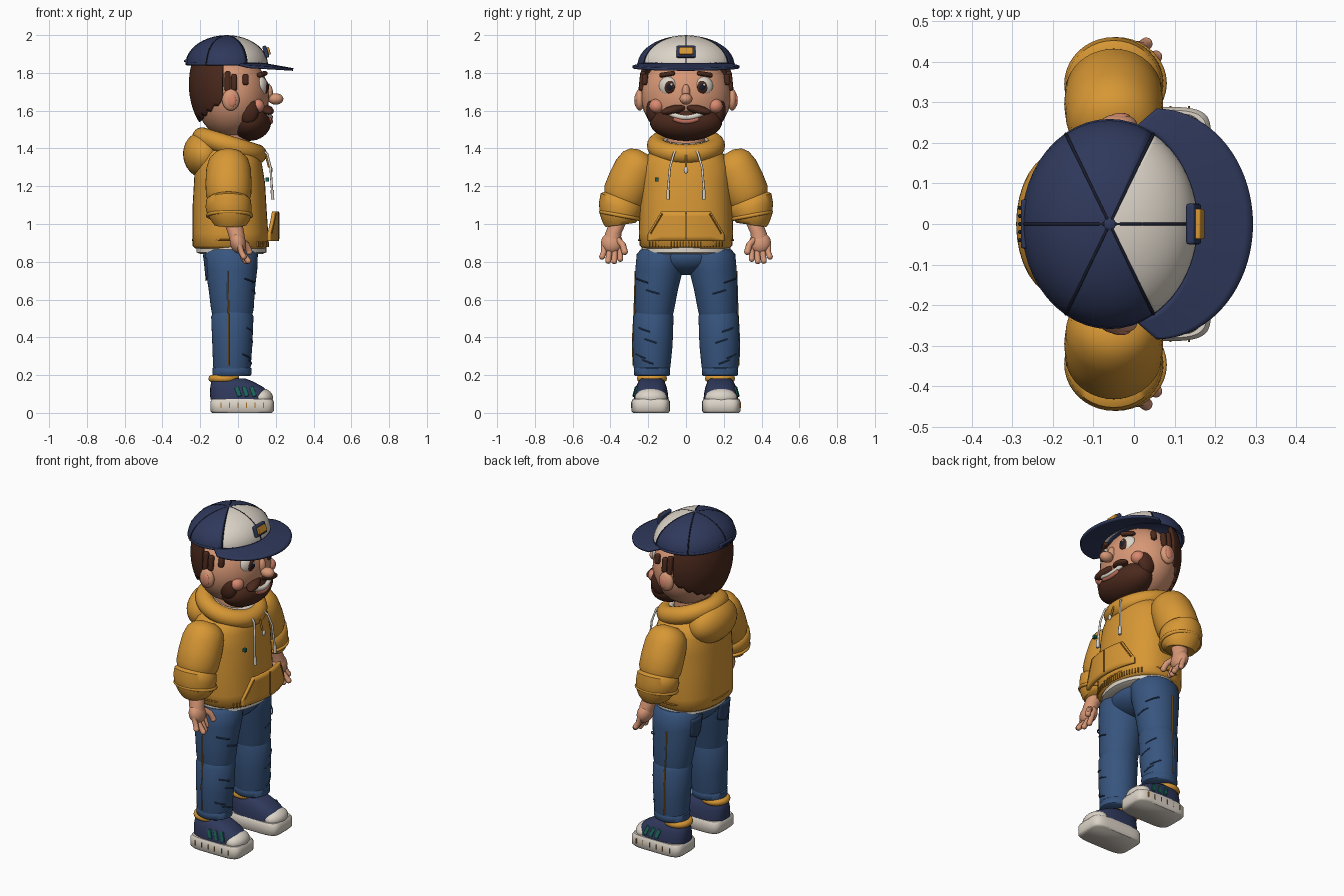
import bpy, bmesh, math
from math import sin, cos, pi, radians
from mathutils import Vector

if "Cube" in bpy.data.objects:
    bpy.data.objects.remove(bpy.data.objects["Cube"])

def mat(name, *c):
    m = bpy.data.materials.new(name)
    m.diffuse_color = (*c, 1)
    m.use_nodes = True
    m.node_tree.nodes["Principled BSDF"].inputs["Base Color"].default_value = m.diffuse_color
    return m

SKIN = mat("skin", .68, .31, .18); BLUSH = mat("blush", .7, .25, .16)
GOLD = mat("gold_fabric", .68, .31, .035); DGOLD = mat("dark_gold", .38, .16, .015)
NAVY = mat("navy", .028, .04, .105); DARK = mat("dark", .01, .012, .025)
JEAN = mat("denim", .038, .09, .21); DENIM2 = mat("dark_denim", .025, .055, .13)
HAIR = mat("hair", .07, .022, .012); WHITE = mat("off_white", .72, .66, .58)
GREEN = mat("green", .01, .13, .1); LIP = mat("lip", .5, .15, .1)

def finish(name, bm, m, angle=40):
    bmesh.ops.recalc_face_normals(bm, faces=bm.faces[:])
    me = bpy.data.meshes.new(name)
    bm.to_mesh(me); bm.free()
    me.materials.append(m)
    o = bpy.data.objects.new(name, me)
    bpy.context.collection.objects.link(o)
    for p in me.polygons:
        p.use_smooth = True
    bpy.ops.object.select_all(action='DESELECT')
    o.select_set(True); bpy.context.view_layer.objects.active = o
    bpy.ops.object.shade_smooth_by_angle(angle=radians(angle))
    return o

def ball(name, c, r, m, rot=(0, 0, 0)):
    bm = bmesh.new()
    bmesh.ops.create_uvsphere(bm, u_segments=32, v_segments=18, radius=1)
    for v in bm.verts:
        v.co = Vector((v.co.x * r[0], v.co.y * r[1], v.co.z * r[2]))
    o = finish(name, bm, m)
    o.location, o.rotation_euler = c, rot
    return o

def box(name, c, s, m, bevel=.01, rot=(0, 0, 0)):
    bm = bmesh.new()
    bmesh.ops.create_cube(bm, size=1)
    for v in bm.verts:
        v.co = Vector((v.co.x * s[0], v.co.y * s[1], v.co.z * s[2]))
    o = finish(name, bm, m)
    o.location, o.rotation_euler = c, rot
    b = o.modifiers.new("bevel", 'BEVEL'); b.width = bevel; b.segments = 3
    return o

def loft(name, secs, m, n=40, e=1.0):
    """Closed skin through elliptical sections (x, y, z, rx, ry, tilt about x in degrees)."""
    bm, rings = bmesh.new(), []
    for x, y, z, rx, ry, t in secs:
        ring = []
        for i in range(n):
            a = 2 * pi * i / n
            u = rx * math.copysign(abs(cos(a)) ** e, cos(a))
            w = ry * math.copysign(abs(sin(a)) ** e, sin(a))
            ring.append(bm.verts.new((x + u, y + w * cos(radians(t)), z + w * sin(radians(t)))))
        rings.append(ring)
    for a, b in zip(rings, rings[1:]):
        for i in range(n):
            bm.faces.new((a[i], a[(i + 1) % n], b[(i + 1) % n], b[i]))
    bm.faces.new(rings[0]); bm.faces.new(rings[-1])
    return finish(name, bm, m, 50)

def tube(name, pts, r, m, cyclic=False):
    cu = bpy.data.curves.new(name, 'CURVE')
    cu.dimensions = '3D'; cu.bevel_depth = r; cu.bevel_resolution = 3 if r < .03 else 8
    cu.use_fill_caps = True
    s = cu.splines.new('POLY'); s.points.add(len(pts) - 1)
    for p, q in zip(s.points, pts):
        p.co = (*q, 1)
    s.use_cyclic_u = cyclic; s.use_smooth = True
    cu.materials.append(m)
    o = bpy.data.objects.new(name, cu)
    bpy.context.collection.objects.link(o)
    return o

def patch(name, f, nu, nv, m, thick=.012):
    """Thickened sheet from a surface function of u, v in 0..1."""
    bm = bmesh.new()
    g = [[bm.verts.new(f(i / nu, j / nv)) for j in range(nv + 1)] for i in range(nu + 1)]
    for i in range(nu):
        for j in range(nv):
            bm.faces.new((g[i][j], g[i + 1][j], g[i + 1][j + 1], g[i][j + 1]))
    bmesh.ops.remove_doubles(bm, verts=bm.verts[:], dist=1e-5)
    o = finish(name, bm, m)
    so = o.modifiers.new("thickness", 'SOLIDIFY'); so.thickness = thick; so.offset = 0
    return o

def ellipse(cx, cz, rx, ry, tilt=0, n=48):
    return [(cx + rx * cos(2 * pi * i / n), ry * sin(2 * pi * i / n), cz - tilt * cos(2 * pi * i / n)) for i in range(n)]

# Torso: hoodie, shirt hem, ribbing, hood, strings, pocket
loft("hoodie_body", [(-.04, 0, .87, .185, .225, 0), (-.04, 0, .885, .2, .245, 0), (-.04, 0, .95, .2, .25, 0),
     (-.045, 0, 1.1, .195, .245, 0), (-.045, 0, 1.22, .188, .24, 0), (-.05, 0, 1.31, .178, .235, 0),
     (-.05, 0, 1.37, .165, .2, 0), (-.05, 0, 1.41, .13, .15, 0), (-.05, 0, 1.42, .1, .1, 0)], GOLD, e=.85)
loft("shirt_hem", [(-.035, 0, .84, .16, .21, 0), (-.035, 0, .85, .185, .235, 0), (-.035, 0, .88, .185, .235, 0)], WHITE)
tube("hoodie_hem_seam", ellipse(-.04, .915, .2, .25), .005, DGOLD, True)
for i in range(-12, 13):
    y = i * .016
    x = -.04 + .2 * (1 - (abs(y) / .25) ** 2.35) ** (1 / 2.35)
    box("hem_rib", (x, y, .892), (.008, .004, .03), DGOLD, .001)
tube("hood_collar", ellipse(-.045, 1.415, .145, .155, .045), .052, GOLD, True)
ball("hood_back", (-.18, 0, 1.365), (.11, .18, .125), GOLD, (0, radians(-12), 0))
tube("shirt_collar", ellipse(-.03, 1.43, .105, .115, .02), .018, WHITE, True)
def pocket(u, v):
    y = (u - .5) * .4
    top = 1.065 - max(0, abs(y) - .13) * 1.7
    return (.207 - 1.1 * y * y, y, .91 + v * (top - .91))
patch("front_pocket", pocket, 40, 6, GOLD, .018)
tube("pocket_seam", [(.218, 0, .92), (.218, 0, 1.06)], .003, DGOLD)
for s in (-1, 1):
    tube("pocket_edge_stitch", [(.2, s * .125, 1.055), (.178, s * .187, .95)], .004, DGOLD)
    tube("drawstring", [(.12, s * .05, 1.40), (.155, s * .065, 1.37), (.172, s * .085, 1.3), (.18, s * .095, 1.18)], .006, WHITE)
    loft("drawstring_tip", [(.183, s * .095, 1.13, .009, .009, 0), (.182, s * .095, 1.18, .009, .009, 0)], WHITE, 16)
tube("zip_line", [(.14, 0, 1.39), (.165, 0, 1.3)], .006, DGOLD)
ball("zip_pull", (.175, 0, 1.285), (.008, .012, .018), WHITE)
box("chest_tag", (.155, -.155, 1.235), (.02, .02, .022), GREEN, .003)

# Arms and hands
for s in (-1, 1):
    def limb(name, secs, m):
        loft(name, [(x, s * y, z, rx, ry, s * t) for x, y, z, rx, ry, t in secs], m)
    limb("upper_sleeve", [(-.05, .215, 1.375, .04, .04, 30), (-.05, .225, 1.36, .08, .08, 30), (-.05, .24, 1.335, .105, .105, 28),
         (-.05, .265, 1.29, .118, .116, 26), (-.05, .295, 1.22, .122, .121, 25), (-.05, .322, 1.155, .12, .12, 24),
         (-.05, .33, 1.13, .11, .11, 22)], GOLD)
    limb("lower_sleeve", [(-.05, .33, 1.14, .1, .1, 20), (-.05, .34, 1.125, .118, .118, 18), (-.05, .345, 1.09, .122, .118, 12),
         (-.045, .348, 1.05, .118, .11, 4), (-.04, .347, 1.015, .1, .095, -4), (-.04, .347, .995, .085, .08, -8)], GOLD)
    cuff = [(-.045 + .116 * cos(a), s * (.347 + .104 * sin(a)), 1.045 + .02 * sin(a)) for a in [2 * pi * i / 36 for i in range(36)]]
    tube("cuff_seam", cuff, .01, GOLD, True)
    limb("wrist", [(-.03, .355, 1.02, .05, .045, 0), (-.01, .385, .95, .043, .043, 0), (0, .39, .9, .04, .045, 0)], SKIN)
    ball("palm", (0, s * .392, .9), (.042, .058, .058), SKIN, (0, radians(-15), 0))
    for k in range(4):
        y, d = .348 + .029 * k, (0, .012, .01, -.012)[k]
        tip = (.03 + .012 * (k % 3), s * (y + .003 * k), .815 - d)
        tube("finger", [(.005, s * y, .895), (.018, s * y, .85), tip], .0155, SKIN)
        ball("fingertip", tip, (.0155,) * 3, SKIN)
    tube("thumb", [(.01, s * .365, .92), (.045, s * .335, .89), (.06, s * .325, .855)], .017, SKIN)
    ball("thumb_tip", (.06, s * .325, .853), (.017,) * 3, SKIN)

# Jeans
ball("jeans_seat", (-.04, 0, .83), (.145, .2, .1), JEAN)
for s in (-1, 1):
    loft("upper_leg", [(-.035, s * .125, .865, .125, .115, 0), (-.035, s * .133, .84, .14, .128, 0), (-.035, s * .142, .76, .137, .126, 0),
         (-.033, s * .157, .65, .122, .114, 0), (-.03, s * .167, .55, .113, .105, 0), (-.03, s * .168, .515, .105, .098, 0)], JEAN)
    loft("lower_leg", [(-.03, s * .17, .535, .1, .098, 0), (-.03, s * .172, .51, .112, .106, 0), (-.03, s * .177, .36, .106, .106, 0),
         (-.032, s * .18, .25, .1, .098, 0), (-.032, s * .18, .2, .094, .09, 0)], JEAN)
    loft("jeans_cuff", [(-.032, s * .18, .195, .094, .088, 0), (-.032, s * .18, .2, .102, .094, 0), (-.032, s * .18, .235, .104, .096, 0),
         (-.032, s * .18, .242, .096, .09, 0)], JEAN)
    tube("side_seam", [(-.055, s * .268, .75), (-.053, s * .272, .6), (-.05, s * .275, .52), (-.05, s * .282, .4), (-.05, s * .28, .25)], .004, DGOLD)
    patch("back_pocket", lambda u, v: (-.177 + .9 * (u - .5) ** 2 * .05 + .012 * (1 - v), s * (.085 + .1 * u), .72 + .1 * v - .02 * (1 - v) * (1 - abs(2 * u - 1))), 8, 6, DENIM2, .012)
    for z, a0, r in ((.64, 10, .121), (.7, 40, .128), (.44, 25, .109), (.38, 5, .108), (.3, 40, .105), (.27, 15, .102)):
        pts = [(-.032 + r * cos(radians(a0 + d)), s * (.16 + (.018 if z < .5 else -.004) + r * .97 * sin(radians(a0 + d))), z + d * .0006) for d in range(-18, 19, 6)]
        tube("denim_crease", pts, .004, DENIM2)

# Socks and shoes
    tube("sock_roll", [(x - .04, y + s * .18, .182) for x, y, z in ellipse(-.035, .18, .062, .06)], .02, GOLD, True)
    loft("ankle", [(-.07, s * .18, .13, .06, .06, 0), (-.06, s * .18, .22, .06, .06, 0)], GOLD, 24)
    loft("shoe_sole", [(.022, s * .187, 0, .158, .094, 0), (.022, s * .187, .01, .168, .102, 0), (.022, s * .187, .06, .168, .102, 0),
         (.022, s * .187, .074, .158, .094, 0)], WHITE, 48, .4)
    loft("shoe_upper", [(.012, s * .185, .07, .158, .092, 0), (.01, s * .185, .1, .158, .09, 0), (-.005, s * .184, .135, .142, .082, 0),
         (-.03, s * .183, .165, .112, .07, 0), (-.045, s * .182, .182, .085, .055, 0)], NAVY, 40, .75)
    ball("toe_cap", (.125, s * .186, .08), (.06, .085, .05), WHITE)
    for k in range(3):
        x = .0 + .04 * k
        box("shoe_stripe", (x, s * (.27 - .003 * k), .112), (.022, .014, .055), GREEN, .003, (s * .25, -.35, 0))
        tube("shoe_lace", [(.03 + .022 * k, s * .145, .165 - .012 * k), (.03 + .022 * k, s * .185, .173 - .012 * k), (.03 + .022 * k, s * .225, .165 - .012 * k)], .006, WHITE)
    for k in range(6):
        box("sole_stitch", (-.09 + .045 * k, s * .288, .04), (.005, .006, .03), DGOLD, .001)

# Head and face
loft("neck", [(-.04, 0, 1.36, .1, .1, 0), (-.04, 0, 1.52, .1, .1, 0)], SKIN)
ball("head", (-.03, 0, 1.675), (.195, .238, .225), SKIN)
ball("nose", (.2, 0, 1.662), (.04, .034, .03), SKIN)
ball("nose_bridge", (.16, 0, 1.695), (.025, .022, .045), SKIN)
ball("beard", (.06, 0, 1.54), (.115, .192, .1), HAIR)
arc = lambda x, w, z, b: [(x - 2.2 * y * y, y, z + b * (y / w) ** 2) for y in [w * (i / 6 - 1) for i in range(13)]]
tube("upper_teeth", arc(.172, .085, 1.564, .022), .014, WHITE)
tube("lower_lip", arc(.174, .065, 1.542, .016), .012, LIP)
for s in (-1, 1):
    ball("moustache", (.15, s * .062, 1.606), (.035, .075, .023), HAIR, (s * -.22, 0, s * -.3))
    ball("beard_side", (.055, s * .175, 1.6), (.055, .035, .07), HAIR)
    ball("cheek", (.1, s * .155, 1.625), (.04, .04, .038), BLUSH)
    ball("eye_white", (.122, s * .095, 1.728), (.032, .05, .052), WHITE, (0, 0, s * .35))
    ball("iris", (.146, s * .089, 1.725), (.014, .031, .034), HAIR, (0, 0, s * .3))
    ball("pupil", (.155, s * .087, 1.725), (.009, .018, .02), DARK, (0, 0, s * .3))
    ball("eye_glint", (.162, s * .087 + .01, 1.738), (.005, .007, .007), WHITE)
    box("eyebrow", (.128, s * .1, 1.793), (.03, .085, .024), HAIR, .01, (s * -.15, 0, s * .45))
    ball("ear", (-.038, s * .245, 1.657), (.046, .026, .057), SKIN)
    ball("inner_ear", (-.033, s * .264, 1.655), (.024, .01, .034), BLUSH)
    for x, z, h in ((-.055, 1.755, .055), (-.02, 1.75, .045), (.04, 1.765, .03)):
        box("sideburn", (x, s * (.232 - .35 * max(0, x)), z), (.032, .03, 2 * h), HAIR, .012, (s * .1, 0, 0))

# Hair with jagged lower edge
def hair(u, v):
    a = radians(100 + 160 * u)
    side = abs(2 * u - 1)
    low = 1.545 + .1 * side ** 2 + .018 * abs(((u * 11) % 1) * 2 - 1)
    z = 1.86 + v * (low - 1.86)
    k = math.sqrt(max(.05, 1 - ((z - 1.74) / .29) ** 2))
    return (-.045 + .203 * k * cos(a), .236 * k * sin(a), z)
patch("hair_back", hair, 88, 14, HAIR, .024)

# Cap
def dome(a, e, k=1):
    return (-.06 + .21 * k * cos(e) * cos(a), .25 * k * cos(e) * sin(a), 1.842 + .15 * k * sin(e))
def panel(name, a0, a1, m):
    patch(name, lambda u, v: dome(radians(a0 + (a1 - a0) * u), v * pi / 2), 40, 16, m, .012)
panel("cap_front_panels", -60, 60, WHITE)
panel("cap_back_panels", 60, 300, NAVY)
for a in range(0, 360, 60):
    tube("cap_seam", [dome(radians(a), radians(e), 1.025) for e in range(0, 90, 8)], .004, DARK)
tube("cap_band", ellipse(-.06, 1.848, .208, .25), .009, NAVY, True)
ball("cap_button", (-.06, 0, 1.993), (.018, .018, .008), NAVY)
def brim(u, v):
    a = pi * (u - .5)
    inner = Vector((-.0 + .14 * cos(a), .235 * sin(a), 1.845))
    outer = Vector((.055 + .237 * cos(a), .283 * sin(a), 1.832 - .014 * cos(a)))
    return inner.lerp(outer, v)
patch("cap_brim", brim, 48, 8, NAVY, .014)
box("cap_badge", (.147, 0, 1.912), (.022, .1, .064), NAVY, .006, (0, -.3, 0))
box("badge_inlay", (.161, 0, 1.916), (.016, .075, .04), GOLD, .004, (0, -.3, 0))
box("cap_back_strap", (-.27, 0, 1.862), (.018, .12, .024), NAVY, .005)
for i in range(-2, 3):
    ball("strap_stud", (-.281, i * .02, 1.862), (.005, .005, .005), DARK)
